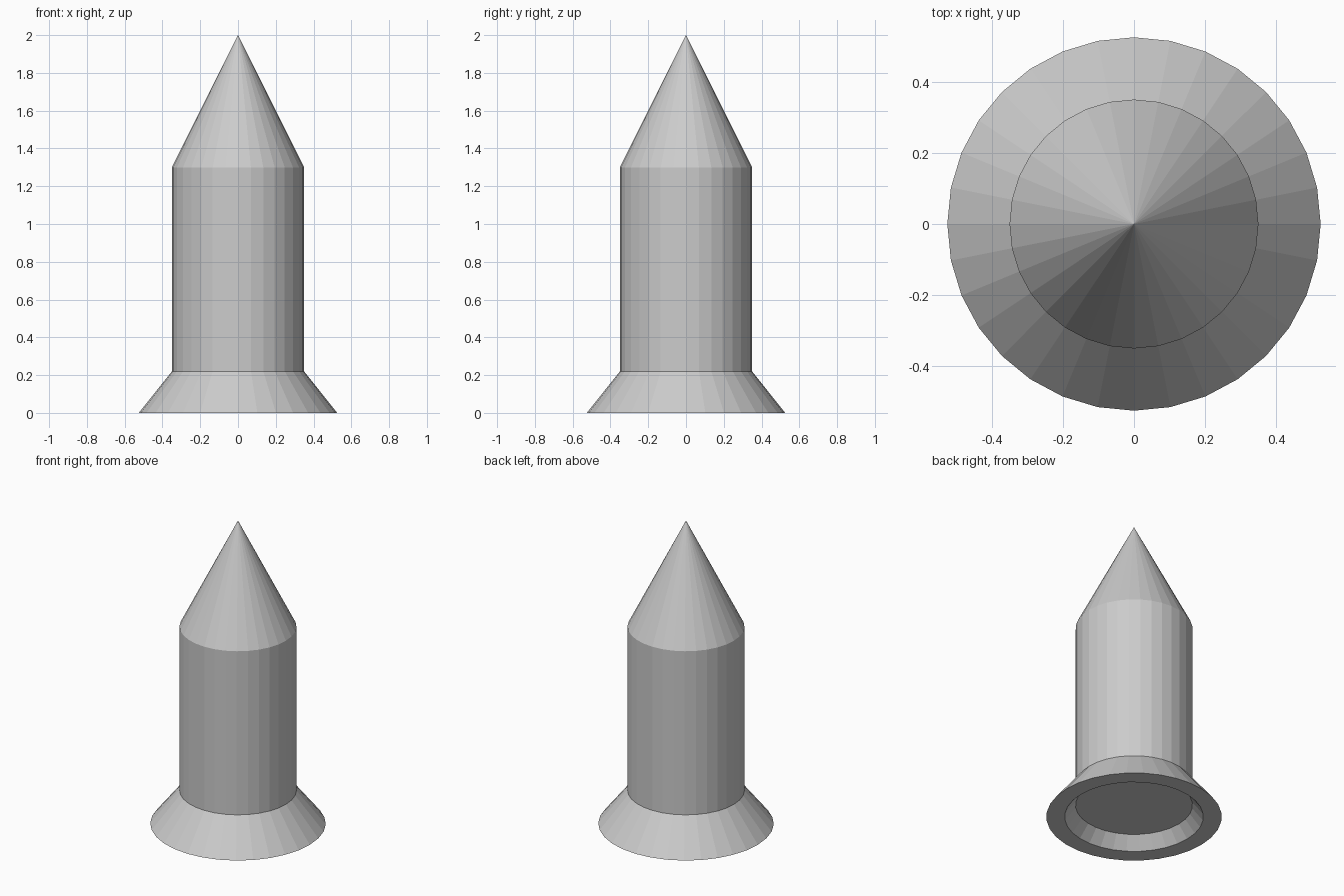
import bpy, math

if "Cube" in bpy.data.objects:
    bpy.data.objects.remove(bpy.data.objects["Cube"])

SIDES = 32


def lathe(name, profile, ring=False):
    """Revolve (radius, z) points about z; ring=True joins last point to first."""
    verts, rows, faces = [], [], []
    for r, z in profile:
        if r == 0:
            rows.append([len(verts)] * SIDES)
            verts.append((0, 0, z))
        else:
            rows.append([len(verts) + i for i in range(SIDES)])
            for i in range(SIDES):
                a = 2 * math.pi * i / SIDES
                verts.append((r * math.cos(a), r * math.sin(a), z))
    pairs = list(zip(rows, rows[1:]))
    if ring:
        pairs.append((rows[-1], rows[0]))
    for lo, hi in pairs:
        for i in range(SIDES):
            j = (i + 1) % SIDES
            quad = [lo[i], lo[j], hi[j], hi[i]]
            faces.append(list(dict.fromkeys(quad)))
    # flat caps on open ends
    if not ring:
        if profile[0][0] > 0:
            faces.append(rows[0][::-1])
        if profile[-1][0] > 0:
            faces.append(rows[-1])
    mesh = bpy.data.meshes.new(name)
    mesh.from_pydata(verts, [], faces)
    obj = bpy.data.objects.new(name, mesh)
    bpy.context.collection.objects.link(obj)
    return obj


# Flared skirt, hollow underneath
lathe("flared_skirt", [(0.525, 0), (0.35, 0.22), (0.35, 0.08), (0.415, 0)], ring=True)

# Straight body, its flat bottom recessed inside the skirt
lathe("body", [(0.35, 0.08), (0.35, 1.3)])

# Pointed nose
lathe("nose_cone", [(0.35, 1.3), (0, 2.0)])
